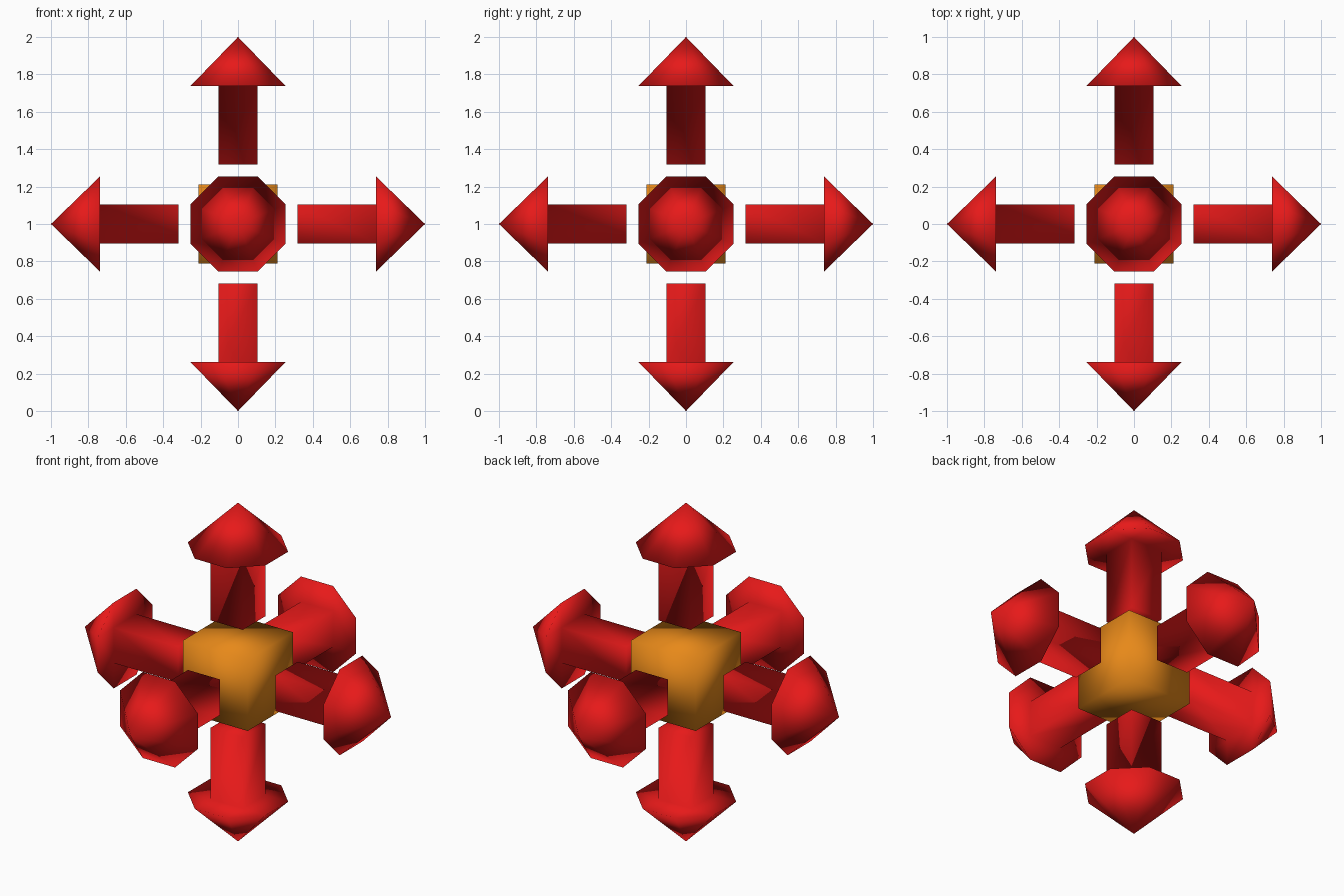
import bpy, bmesh
from math import pi, sin, cos
from mathutils import Matrix, Vector

if "Cube" in bpy.data.objects:
    bpy.data.objects.remove(bpy.data.objects["Cube"])

CENTRE = Vector((0, 0, 1))
HALF, HEAD_R = 0.105, 0.254 / cos(pi / 8)   # shaft half width, head corner radius
START, NECK, TIP = 0.317, 0.738, 1.0        # distances along the arrow


def material(name, color):
    m = bpy.data.materials.new(name)
    m.diffuse_color = color
    m.use_nodes = True
    m.node_tree.nodes["Principled BSDF"].inputs["Base Color"].default_value = m.diffuse_color
    return m


def add_object(name, bm, mat):
    bmesh.ops.recalc_face_normals(bm, faces=bm.faces)
    me = bpy.data.meshes.new(name)
    bm.to_mesh(me)
    bm.free()
    me.shade_smooth()
    me.materials.append(mat)
    ob = bpy.data.objects.new(name, me)
    ob.location = CENTRE
    bpy.context.collection.objects.link(ob)
    return ob


def ring(bm, count, radius, z):
    step = 2 * pi / count
    return [bm.verts.new((radius * cos((i + 0.5) * step), radius * sin((i + 0.5) * step), z))
            for i in range(count)]


def arrow(name, direction, mat):
    bm = bmesh.new()
    end = ring(bm, 4, HALF * 2 ** 0.5, START)
    neck = ring(bm, 4, HALF * 2 ** 0.5, NECK)
    rim = ring(bm, 8, HEAD_R, NECK)
    tip = bm.verts.new((0, 0, TIP))
    bm.faces.new(end)
    for i in range(4):
        j = (i + 1) % 4
        a, b, c = rim[2 * i], rim[2 * i + 1], rim[(2 * i + 2) % 8]
        bm.faces.new((end[i], end[j], neck[j], neck[i]))   # square shaft side
        bm.faces.new((neck[i], a, b))                      # underside of head
        bm.faces.new((neck[i], b, c, neck[j]))
        bm.faces.new((a, b, tip))                          # octagonal point
        bm.faces.new((b, c, tip))
    ob = add_object(name, bm, mat)
    ob.rotation_euler = Vector((0, 0, 1)).rotation_difference(Vector(direction)).to_euler()


red = material("red", (0.8, 0.01, 0.01, 1))
orange = material("orange", (0.8, 0.25, 0.01, 1))

# Central cube
bm = bmesh.new()
bmesh.ops.create_cube(bm, size=0.422)
add_object("centre_cube", bm, orange)

# Six arrows pointing outwards
for name, d in {"right": (1, 0, 0), "left": (-1, 0, 0), "back": (0, 1, 0),
                "front": (0, -1, 0), "up": (0, 0, 1), "down": (0, 0, -1)}.items():
    arrow("arrow_" + name, d, red)
